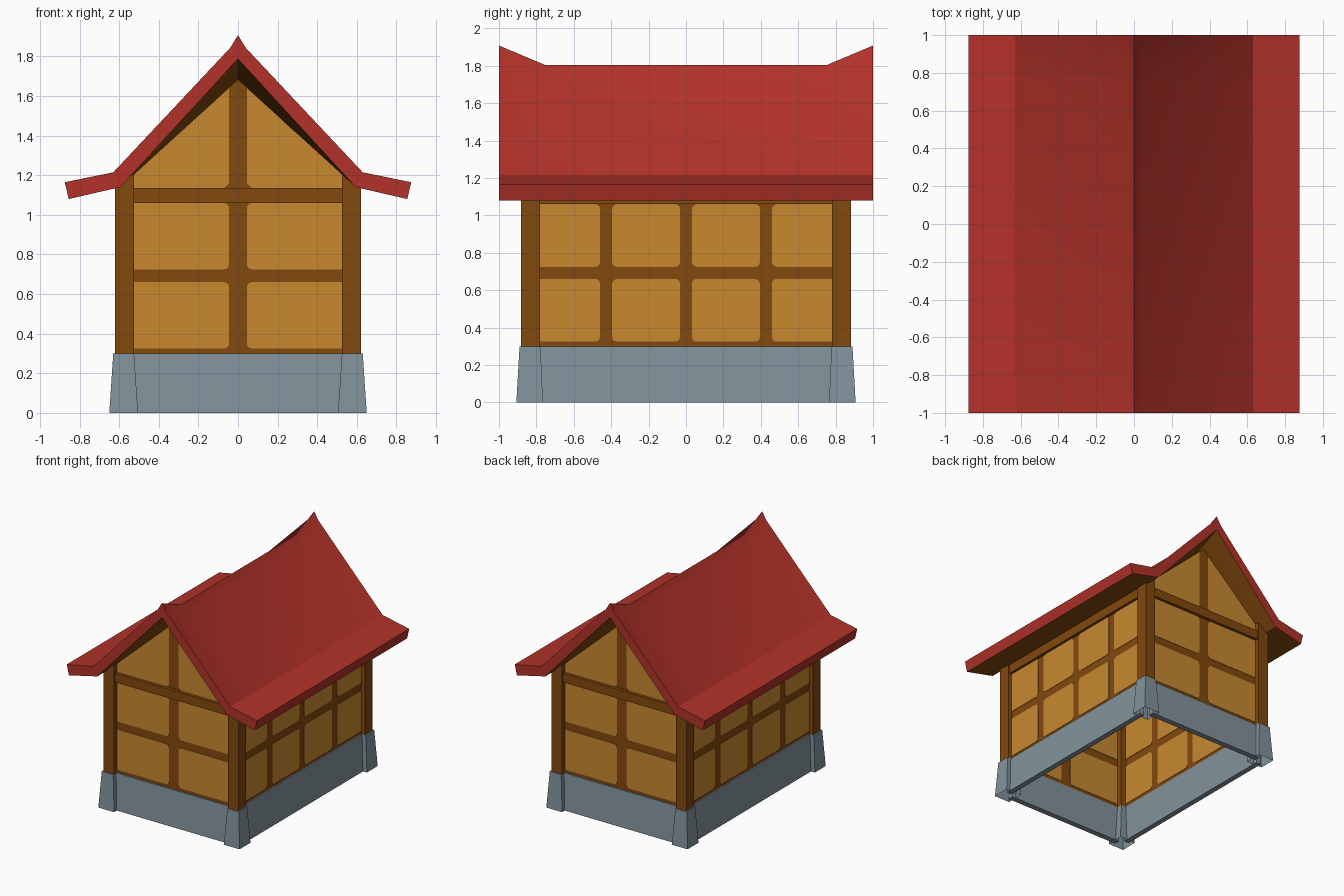
import bpy, bmesh, math

if "Cube" in bpy.data.objects:
    bpy.data.objects.remove(bpy.data.objects["Cube"])


def material(name, rgb):
    m = bpy.data.materials.new(name)
    lin = [(c / 255 / 12.92) if c / 255 <= 0.04045 else ((c / 255 + 0.055) / 1.055) ** 2.4 for c in rgb]
    m.diffuse_color = (*lin, 1)
    m.use_nodes = True
    m.node_tree.nodes["Principled BSDF"].inputs["Base Color"].default_value = m.diffuse_color
    return m


RED = material("roof red", (178, 50, 41))
WOOD = material("dark wood", (130, 72, 13))
PANEL = material("ochre plaster", (200, 137, 48))
STONE = material("grey stone", (130, 147, 156))


def loft(name, sections, mats, rule=None, caps=(True, True)):
    """Skin matching closed sections; rule(i) picks the material of strip i."""
    bm = bmesh.new()
    rings = [[bm.verts.new(p) for p in s] for s in sections]
    n = len(rings[0])
    for a, b in zip(rings, rings[1:]):
        for i in range(n):
            j = (i + 1) % n
            f = bm.faces.new((a[i], a[j], b[j], b[i]))
            f.material_index = rule(i) if rule else 0
    for ring, cap in zip((rings[0], rings[-1]), caps):
        if cap:
            bm.faces.new(ring)
    bmesh.ops.recalc_face_normals(bm, faces=bm.faces)
    me = bpy.data.meshes.new(name)
    bm.to_mesh(me)
    bm.free()
    for m in mats:
        me.materials.append(m)
    ob = bpy.data.objects.new(name, me)
    bpy.context.collection.objects.link(ob)
    return ob


def prism(name, pts, axis, t0, t1, mat):
    """Extrude a (horizontal, height) outline along x or y."""
    def put(t):
        return [(t, u, w) if axis == 'x' else (u, t, w) for u, w in pts]
    return loft(name, [put(t0), put(t1)], [mat])


def rect(u0, u1, w0, w1):
    return [(u0, w0), (u1, w0), (u1, w1), (u0, w1)]


def rounded(u0, u1, w0, w1, left, right, r=0.025):
    """Rectangle whose left and/or right corners are rounded."""
    pts = []
    for u, w, su, sw, on, start in ((u0, w0, 1, 1, left, 180), (u1, w0, -1, 1, right, 270),
                                    (u1, w1, -1, -1, right, 0), (u0, w1, 1, -1, left, 90)):
        if not on:
            pts.append((u, w))
            continue
        for k in range(4):
            a = math.radians(start + 30 * k)
            pts.append((u + su * r + r * math.cos(a), w + sw * r + r * math.sin(a)))
    return pts


WX, WY, TH, PL = 0.585, 0.84, 0.014, 0.003   # outer wall planes, wall and plate thickness


def plates(name, pts, axis, s, d):
    """Thin painted plate on the outside and the inside of a wall."""
    prism(name + "_outer", pts, axis, s * d, s * (d + PL), PANEL)
    prism(name + "_inner", pts, axis, s * (d - TH), s * (d - TH - PL), PANEL)


ROWS = ((0.325, 0.66), (0.725, 1.06))

# corner posts and tapered stone feet
for sx in (-1, 1):
    for sy in (-1, 1):
        post = [(0.525, 0.3), (0.62, 0.3), (0.62, 1.14), (0.59, 1.16), (0.525, 1.21)]
        prism("corner_post", [(sx * u, w) for u, w in post], 'y', sy * 0.78, sy * 0.882, WOOD)

        def square(x0, x1, y0, y1, z):
            return [(sx * x, sy * y, z) for x, y in ((x0, y0), (x1, y0), (x1, y1), (x0, y1))]
        loft("stone_foot", [square(0.505, 0.65, 0.765, 0.907, 0), square(0.525, 0.63, 0.778, 0.89, 0.3)],
             [STONE], caps=(False, True))

# gable walls, front and back
for s in (-1, 1):
    gable = [(-0.57, 0.3), (0.57, 0.3), (0.57, 1.165), (0, 1.685), (-0.57, 1.165)]
    prism("gable_wall", gable, 'y', s * (WY - TH), s * WY, WOOD)
    prism("gable_beam", rect(-0.53, 0.53, 1.06, 1.135), 'y', s * (WY - 0.02), s * 0.868, WOOD)
    for sx in (-1, 1):
        for w0, w1 in ROWS:
            pts = [(sx * u, w) for u, w in rounded(0.045, 0.53, w0, w1, True, False)]
            plates("gable_panel", pts, 'y', s, WY)
        top = [(0.07, 1.135), (0.53, 1.135), (0.53, 1.2), (0.045, 1.64), (0.045, 1.16)]
        plates("gable_top_panel", [(sx * u, w) for u, w in top], 'y', s, WY)
    # sloped stone footing
    loft("gable_footing", [[(x, s * y, z) for y, z in ((0.825, 0), (0.872, 0), (0.852, 0.3), (0.825, 0.3))]
                           for x in (-0.54, 0.54)], [STONE])

# long side walls
for s in (-1, 1):
    prism("side_wall", rect(-0.82, 0.82, 0.3, 1.15), 'x', s * (WX - TH), s * WX, WOOD)
    prism("side_beam", rect(-0.79, 0.79, 1.06, 1.135), 'x', s * (WX - 0.02), s * 0.61, WOOD)
    for w0, w1 in ROWS:
        for k, (u0, u1) in enumerate(((-0.785, -0.46), (-0.395, -0.032), (0.032, 0.395), (0.46, 0.785))):
            plates("side_panel", rounded(u0, u1, w0, w1, k > 0, k < 3), 'x', s, WX)
    loft("side_footing", [[(s * x, y, z) for x, z in ((0.57, 0), (0.615, 0), (0.597, 0.3), (0.57, 0.3))]
                          for y in (-0.8, 0.8)], [STONE])


# roof with flared eaves and ridge lifted at both ends
def roof_section(y, lift):
    right = [(0.04, 1.738 + lift), (0.63, 1.215), (0.875, 1.165), (0.855, 1.08), (0.595, 1.14)]
    left = [(-x, z) for x, z in reversed(right)]
    pts = [(0, 1.803 + lift)] + right + [(0, 1.683 + lift)] + left
    return [(x, y, z) for x, z in pts]


roof = loft("roof", [roof_section(y, h) for y, h in ((-1, 0.105), (-0.75, 0), (0.75, 0), (1, 0.105))],
            [RED, WOOD], rule=lambda i: 1 if 4 <= i <= 7 else 0)
bpy.ops.object.select_all(action='DESELECT')
roof.select_set(True)
bpy.context.view_layer.objects.active = roof
bpy.ops.object.shade_smooth_by_angle(angle=math.radians(25))
